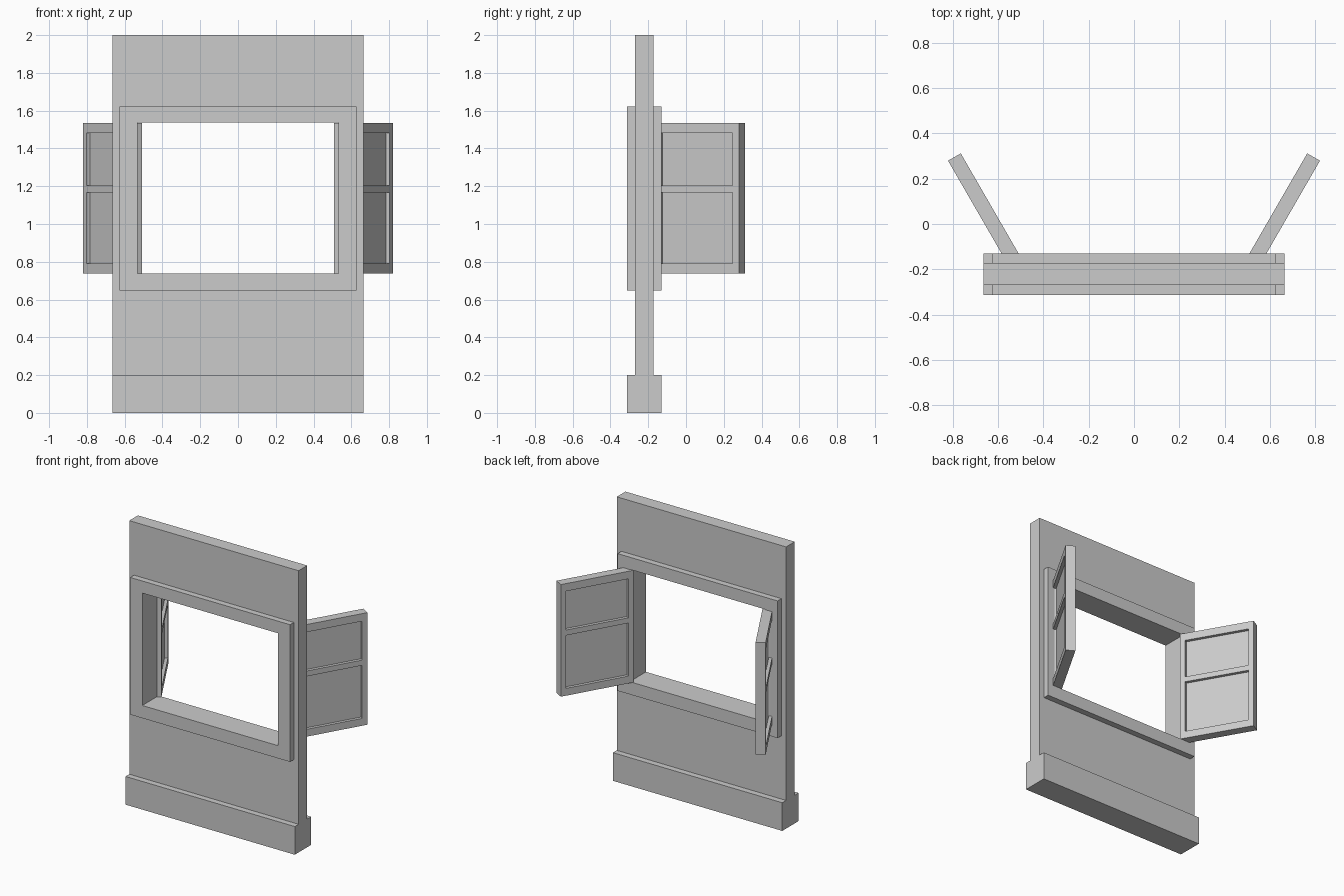
import bpy, bmesh, math
from mathutils import Matrix

if "Cube" in bpy.data.objects:
    bpy.data.objects.remove(bpy.data.objects["Cube"])


def slab(name, xs, zs, y0, y1, holes=(), matrix=None, mirror=False):
    """Flat board on an x/z grid, thick from y0 to y1, with some grid cells left open."""
    bm = bmesh.new()
    grid = [[bm.verts.new((x, y0, z)) for z in zs] for x in xs]
    for i in range(len(xs) - 1):
        for j in range(len(zs) - 1):
            if (i, j) not in holes:
                bm.faces.new((grid[i][j], grid[i + 1][j], grid[i + 1][j + 1], grid[i][j + 1]))
    ext = bmesh.ops.extrude_face_region(bm, geom=bm.faces[:], use_keep_orig=True)
    moved = [g for g in ext["geom"] if isinstance(g, bmesh.types.BMVert)]
    bmesh.ops.translate(bm, verts=moved, vec=(0, y1 - y0, 0))
    bmesh.ops.recalc_face_normals(bm, faces=bm.faces[:])
    if matrix:
        bm.transform(matrix)
    mesh = bpy.data.meshes.new(name)
    bm.to_mesh(mesh)
    bm.free()
    ob = bpy.data.objects.new(name, mesh)
    bpy.context.collection.objects.link(ob)
    if mirror:
        ob.modifiers.new("Mirror", "MIRROR").use_mirror_merge = False
    return ob


W = 0.665                    # half width of the wall
BACK, FRONT = -0.13, -0.3125  # depth of skirting and window frame

# Wall, its hole hidden inside the frame
slab("wall", [-W, -0.58, 0.58, W], [0.2, 0.69, 1.58, 2.0], -0.27, -0.173, {(1, 1)})

# Skirting block at the foot
slab("skirting", [-W, W], [0, 0.2], FRONT, BACK)

# Window frame
slab("window_frame", [-0.628, -0.533, 0.533, 0.628], [0.649, 0.739, 1.537, 1.623],
     FRONT, BACK, {(1, 1)})

# Pair of open shutters with two sunken panels each
L, T, M, D = 0.516, 0.065, 0.037, 0.022
hinge = Matrix.Translation((0.507, -0.135, 0)) @ Matrix.Rotation(math.radians(60), 4, "Z")
slab("shutter_frames", [0, M, L - M, L], [0.739, 0.791, 1.167, 1.205, 1.481, 1.535],
     -T, 0, {(1, 1), (1, 3)}, hinge, True)
for name, z0, z1 in (("lower", 0.78, 1.175), ("upper", 1.195, 1.49)):
    slab(f"shutter_panels_{name}", [M - 0.01, L - M + 0.01], [z0, z1],
         -T + D, -D, (), hinge, True)
